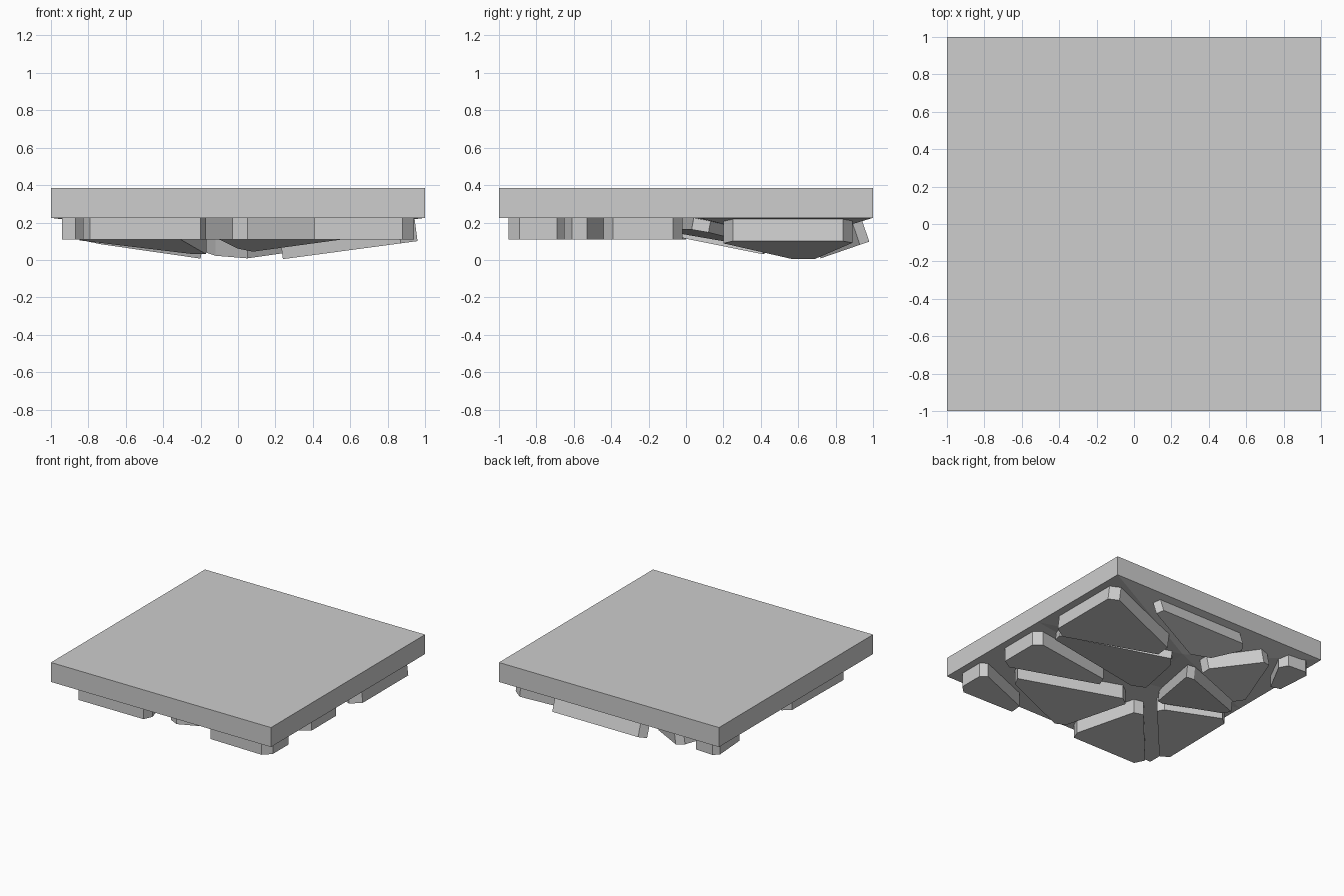
import bpy, bmesh
from mathutils import Vector

cube = bpy.data.objects.get("Cube")
if cube:
    bpy.data.objects.remove(cube, do_unlink=True)

SLAB_BOTTOM, SLAB_TOP, FLAT = 0.225, 0.385, 0.11

stone = bpy.data.materials.new("stone_grey")
stone.use_nodes = True
GREY = (0.61, 0.61, 0.61, 1)
stone.diffuse_color = GREY
stone.node_tree.nodes["Principled BSDF"].inputs["Base Color"].default_value = GREY


def add_object(name, bm):
    bmesh.ops.recalc_face_normals(bm, faces=bm.faces[:])
    mesh = bpy.data.meshes.new(name)
    bm.to_mesh(mesh)
    bm.free()
    mesh.materials.append(stone)
    bpy.context.collection.objects.link(bpy.data.objects.new(name, mesh))


def prism(name, lower, upper):
    """Closed prism between two matching outlines."""
    bm = bmesh.new()
    a = [bm.verts.new(p) for p in lower]
    b = [bm.verts.new(p) for p in upper]
    n = len(a)
    bm.faces.new(a)
    bm.faces.new(b)
    for i in range(n):
        j = (i + 1) % n
        bm.faces.new((a[i], a[j], b[j], b[i]))
    add_object(name, bm)


def pyramid(name, base, apex):
    """Closed pyramid over a flat outline."""
    bm = bmesh.new()
    ring = [bm.verts.new(p) for p in base]
    tip = bm.verts.new(apex)
    bm.faces.new(ring)
    for i, v in enumerate(ring):
        bm.faces.new((v, ring[(i + 1) % len(ring)], tip))
    add_object(name, bm)


def rock(name, outline, z0=FLAT, sx=0.0, sy=0.0, thick=0.15):
    """Rock plate whose lower face is the plane z0 + sx*x + sy*y."""
    shift = Vector((-sx, -sy, 1)).normalized() * thick
    lower = [Vector((x, y, z0 + sx * x + sy * y)) for x, y in outline]
    prism(name, lower, [p + shift for p in lower])


# Square slab with a shallow mound under its back half
square = [(-1, -1), (1, -1), (1, 1), (-1, 1)]
prism("slab", [(x, y, SLAB_BOTTOM) for x, y in square],
      [(x, y, SLAB_TOP) for x, y in square])
mound = [(1, 1), (-1, 1), (-1, .05), (-.2, -.12), (1, .07)]
pyramid("mound", [(x, y, SLAB_BOTTOM) for x, y in mound], (0, .57, .095))

# Tilted rocks, one on each face of the mound
rock("left_back_rock", [(.96, .25), (.96, .84), (.89, .89), (.25, .69), (.24, .57), (.87, .2)],
     -.028, .134)
rock("centre_rock", [(.83, .12), (.8, .03), (-.08, -.13), (-.17, -.06), (0, .43), (.08, .53)],
     .14, .035, -.186, .1)
rock("back_rock", [(.56, .93), (.53, .98), (-.25, .98), (-.29, .92), (-.12, .76), (.05, .72)],
     -.24, 0, .345)
rock("right_back_rock", [(-.2, .64), (-.2, .56), (-.74, .28), (-.81, .34), (-.6, .87), (-.53, .89)],
     -.055, -.17, .05)
rock("right_middle_rock",
     [(-.17, .41), (-.236, .42), (-.847, .13), (-.83, .05), (-.42, -.17), (-.37, -.16)],
     .104, -.03, -.192, .13)

# Flat rocks
rock("right_back_corner_rock",
     [(-.70, .86), (-.74, .93), (-.9, .94), (-.94, .9), (-.92, .62), (-.84, .6)])
rock("left_middle_rock",
     [(.94, -.07), (.88, -.02), (.2, -.12), (.17, -.2), (.86, -.44), (.94, -.39)])
rock("front_middle_rock",
     [(.7, -.53), (.66, -.61), (.05, -.87), (-.03, -.83), (-.17, -.3), (-.1, -.25)])
rock("left_front_corner_rock",
     [(.94, -.69), (.89, -.65), (.42, -.84), (.41, -.94), (.88, -.95), (.94, -.89)])
rock("right_front_corner_rock",
     [(-.17, -.87), (-.2, -.94), (-.79, -.94), (-.83, -.86), (-.38, -.34), (-.3, -.36)])
rock("right_edge_rock",
     [(-.42, -.23), (-.45, -.18), (-.87, 0), (-.93, -.05), (-.94, -.7), (-.87, -.74)])
